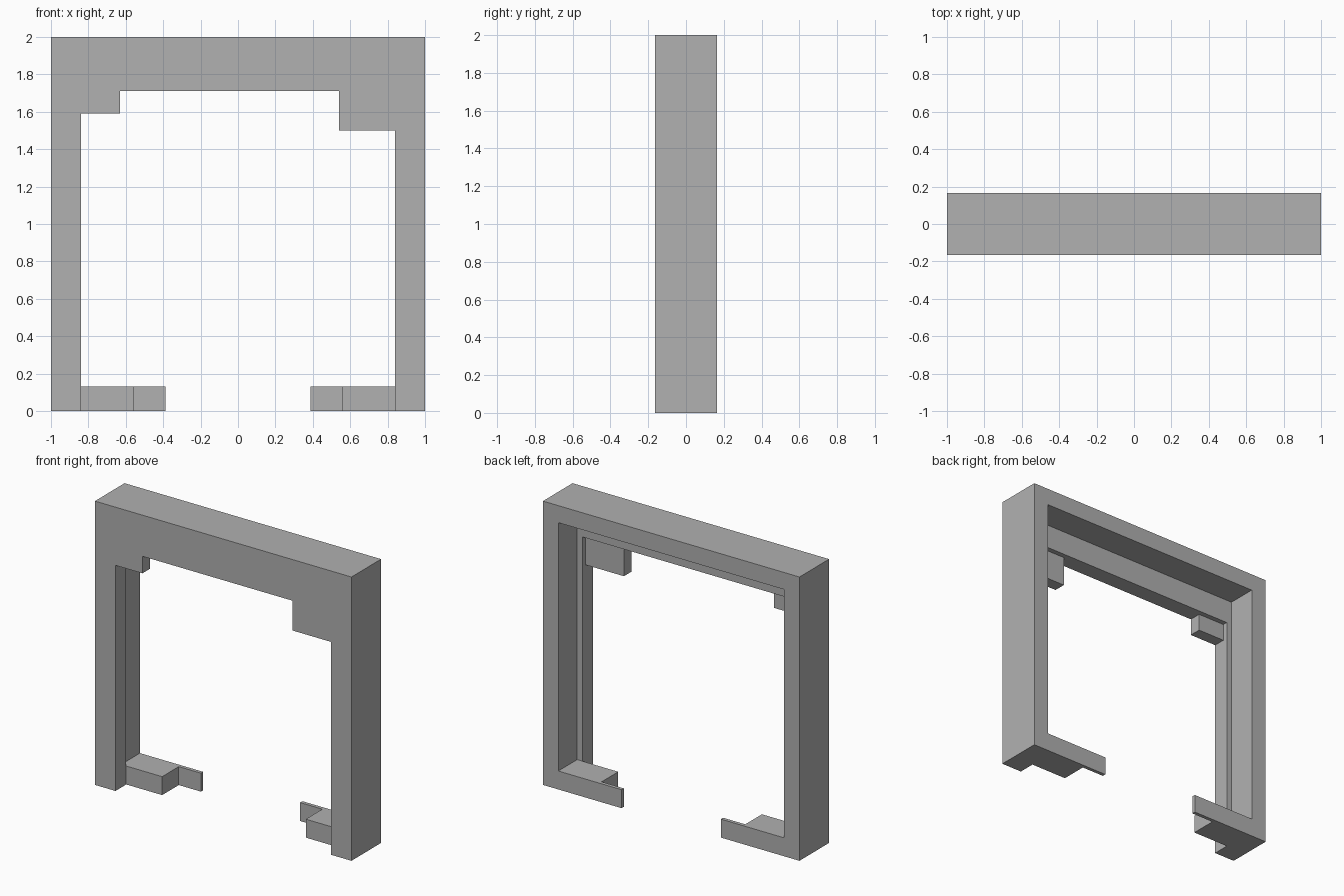
import bpy
import bmesh

cube = bpy.data.objects.get("Cube")
if cube:
    bpy.data.objects.remove(cube, do_unlink=True)

GREY = (0.44, 0.44, 0.44, 1.0)
grey = bpy.data.materials.new("plain grey")
grey.use_nodes = True
grey.diffuse_color = GREY
grey.node_tree.nodes["Principled BSDF"].inputs["Base Color"].default_value = GREY

FRONT, BACK = -0.165, 0.165
REBATE = -0.045         # back of the front panel
BRACKET_BACK = -0.08    # back of the corner brackets
FOOT_TOP = 0.13


def extrude(name, points, direction):
    """Solid prism from a closed profile of 3D points."""
    bm = bmesh.new()
    face = bm.faces.new([bm.verts.new(p) for p in points])
    result = bmesh.ops.extrude_face_region(bm, geom=[face])
    verts = [v for v in result["geom"] if isinstance(v, bmesh.types.BMVert)]
    bmesh.ops.translate(bm, verts=verts, vec=direction)
    bmesh.ops.recalc_face_normals(bm, faces=bm.faces)
    mesh = bpy.data.meshes.new(name)
    bm.to_mesh(mesh)
    bm.free()
    mesh.materials.append(grey)
    obj = bpy.data.objects.new(name, mesh)
    bpy.context.collection.objects.link(obj)
    return obj


def cut_box(target, half_width, y0, z0, z1):
    """Carve a box out of the target from y0 through its back."""
    corners = [(-half_width, y0, z0), (half_width, y0, z0),
               (half_width, y0, z1), (-half_width, y0, z1)]
    cutter = extrude("cutter", corners, (0, 1, 0))
    cutter.hide_render = True
    mod = target.modifiers.new("cut", 'BOOLEAN')
    mod.operation = 'DIFFERENCE'
    mod.solver = 'EXACT'
    mod.object = cutter
    bpy.context.view_layer.objects.active = target
    bpy.ops.object.modifier_apply(modifier=mod.name)
    bpy.data.objects.remove(cutter, do_unlink=True)


# Doorway frame with uneven upper corner brackets
outline = [(-1, 0), (-1, 2), (1, 2), (1, 0), (0.84, 0), (0.84, 1.5),
           (0.54, 1.5), (0.54, 1.71), (-0.63, 1.71), (-0.63, 1.59),
           (-0.84, 1.59), (-0.84, 0)]
frame = extrude("door_frame", [(x, FRONT, z) for x, z in outline],
                (0, BACK - FRONT, 0))

# Rebate behind the front panel, and thinner brackets
cut_box(frame, 0.88, REBATE, -0.2, 1.88)
cut_box(frame, 0.84, BRACKET_BACK, 1.3, 1.71)

# Stepped feet at the base of each post
for side, name in ((1, "left_foot"), (-1, "right_foot")):
    plan = [(0.88, REBATE), (0.56, REBATE), (0.56, 0.14),
            (0.387, 0.14), (0.387, BACK), (0.88, BACK)]
    extrude(name, [(side * x, y, 0) for x, y in plan], (0, 0, FOOT_TOP))
